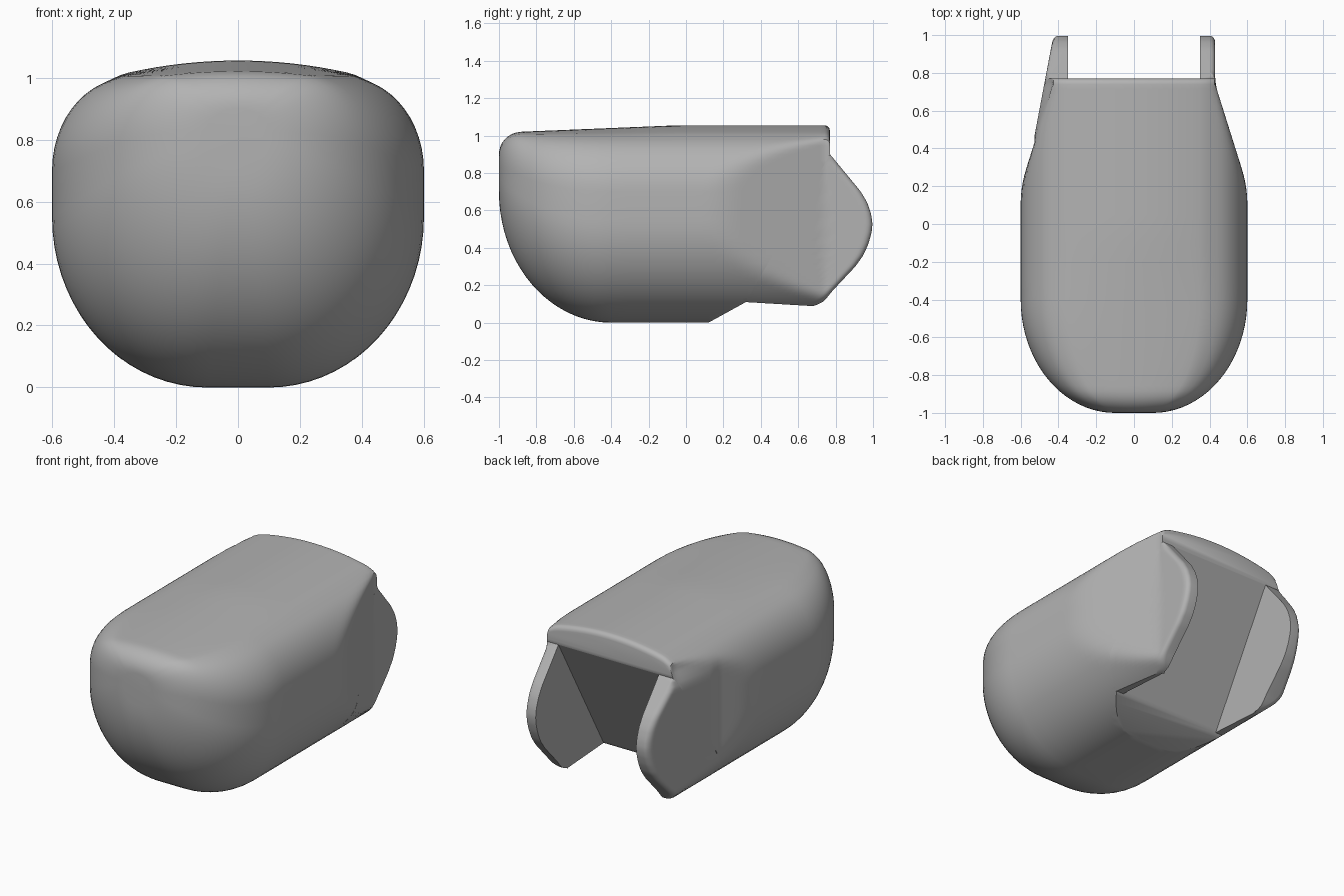
import bpy, bmesh, math
from mathutils import Vector

if "Cube" in bpy.data.objects:
    bpy.data.objects.remove(bpy.data.objects["Cube"])

grey = bpy.data.materials.new("grey")
grey.diffuse_color = (0.45, 0.45, 0.45, 1)
grey.use_nodes = True
grey.node_tree.nodes["Principled BSDF"].inputs["Base Color"].default_value = grey.diffuse_color


def rounding(d, r):
    """Drop of a quarter-round edge at distance d from its rim."""
    return 0 if d >= r else r - math.sqrt(max(0, r * r - (r - d) ** 2))


def half_width(z):
    """Half width of the main cross-section at height z."""
    if z < 0.55:
        return 0.1 + 0.5 * math.sqrt(max(0, 1 - ((0.55 - z) / 0.55) ** 2))
    if z < 0.7:
        return 0.6
    return 0.35 + 0.25 * math.sqrt(max(0, 1 - ((z - 0.7) / 0.3) ** 2))


def pinch(x, y, z, side):
    """Limit x to the tapering rear side faces, with a soft edge."""
    lim = max(0.43, 0.6 - 0.17 * (y - 0.2) / 0.54)
    if side < 0 and y > 0.45:
        wide = 0.53 - 0.1 * (y - 0.45) / 0.53
        lim += max(0, wide - lim) * min(1, max(0, (0.95 - z) / 0.1))
    k = 0.03
    h = max(k - abs(x - lim), 0) / k
    return min(x, lim) - h * h * k / 4


def finish(bm, name, angle=35):
    bmesh.ops.remove_doubles(bm, verts=bm.verts, dist=0.0004)
    bmesh.ops.recalc_face_normals(bm, faces=bm.faces)
    me = bpy.data.meshes.new(name)
    bm.to_mesh(me)
    bm.free()
    me.materials.append(grey)
    ob = bpy.data.objects.new(name, me)
    bpy.context.collection.objects.link(ob)
    bpy.ops.object.select_all(action='DESELECT')
    bpy.context.view_layer.objects.active = ob
    ob.select_set(True)
    bpy.ops.object.shade_smooth_by_angle(angle=math.radians(angle))


# Half cross-section, bottom to top
N = 18
half = [(0.0, 0.0)]
for i in range(N + 1):
    a = math.pi / 2 * i / N
    half.append((0.1 + 0.5 * math.sin(a), 0.55 - 0.55 * math.cos(a)))
for i in range(13):
    a = math.pi / 2 * i / 13
    half.append((0.35 + 0.25 * math.cos(a), 0.7 + 0.3 * math.sin(a)))
half += [(0.35 * (1 - i / 8), 1.0) for i in range(9)]


def section(y):
    """Full ring of the body at depth y."""
    s = math.sqrt(max(0, 1 - (min(0, y + 0.4) / 0.6) ** 2))
    w = (0.1 + 0.5 * s) / 0.6
    low = 0.7 - 0.7 * s
    crown = 0.02 + 0.035 * min(1, max(0, (y + 0.9) / 0.85))
    top = 1.0 - rounding(y + 1, 0.12) - rounding(0.77 - y, 0.03)

    def point(x, z, side):
        h = low + (top - low) * z
        if z >= 0.97:
            h += crown * max(0, 1 - (x / 0.42) ** 2)
        return (side * pinch(x * w, y, h, side), y, h)

    return ([point(x, z, 1) for x, z in half]
            + [point(x, z, -1) for x, z in reversed(half[1:-1])])


# Body: loft of rings, then cut to the slanted rear wall and bottom chamfer
ys = [-0.4 - 0.6 * math.cos(math.pi / 2 * i / 20) for i in range(21)]
ys += [-0.3, -0.2, -0.1, 0.0] + [0.05 + 0.035 * i for i in range(20)]
ys += [0.74, 0.75, 0.76, 0.767, 0.77]
bm = bmesh.new()
rings = [[bm.verts.new(p) for p in section(y)] for y in ys]
n = len(rings[0])
for a, b in zip(rings, rings[1:]):
    for i in range(n):
        j = (i + 1) % n
        bm.faces.new((a[i], a[j], b[j], b[i]))
bm.faces.new(rings[0])
bm.faces.new(rings[-1])
for co, no in (((0, 0.12, 0), (0, 0.11, -0.2)),
               ((0, 0.32, 0.11), (0, 0.79, -0.45))):
    cut = bmesh.ops.bisect_plane(bm, geom=bm.verts[:] + bm.edges[:] + bm.faces[:],
                                 plane_co=co, plane_no=Vector(no).normalized(),
                                 clear_outer=True)
    bmesh.ops.holes_fill(bm, edges=[e for e in bm.edges if e.is_boundary], sides=0)
finish(bm, "body")

# Rear outline of the side cheeks as (z, y)
outline = [(0.1, 0.68), (0.115, 0.725), (0.14, 0.755), (0.3, 0.905), (0.36, 0.948),
           (0.42, 0.975), (0.48, 0.992), (0.53, 0.997), (0.58, 0.99), (0.64, 0.97),
           (0.7, 0.935), (0.9, 0.77)]


def rim(z):
    for (z0, y0), (z1, y1) in zip(outline, outline[1:]):
        if z <= z1:
            return y0 + (y1 - y0) * (z - z0) / (z1 - z0)
    return outline[-1][1]


# Cheeks: thick plates reaching back from the body on both sides
ROWS, COLS = 44, 18
for side, name in ((1, "right_cheek"), (-1, "left_cheek")):
    bm = bmesh.new()
    outer, inner = [], []
    for r in range(ROWS + 1):
        v = r / ROWS
        z = 0.1 + 0.8 * v ** 1.2
        y0 = 0.32 + (z - 0.11) * 0.45 / 0.79
        y1 = rim(z)
        ro, ri = [], []
        for c in range(COLS + 1):
            y = y0 + (y1 - y0) * (1 - (1 - c / COLS) ** 2)
            h = z + (0.01 - 0.06 * (y - 0.32)) * max(0, 1 - v * 8)
            x = pinch(half_width(h), y, h, side)
            x -= rounding((y1 - y) * 0.85, 0.03) * min(1, (y1 - y0) / 0.06)
            ro.append(bm.verts.new((side * x, y, h)))
            ri.append(bm.verts.new((side * 0.35, y, h)))
        outer.append(ro)
        inner.append(ri)
    for g in (outer, inner):
        for a, b in zip(g, g[1:]):
            for c in range(COLS):
                bm.faces.new((a[c], a[c + 1], b[c + 1], b[c]))
    for r in range(ROWS):
        for c in (0, COLS):
            bm.faces.new((outer[r][c], outer[r + 1][c], inner[r + 1][c], inner[r][c]))
    for c in range(COLS):
        for r in (0, ROWS):
            bm.faces.new((outer[r][c], outer[r][c + 1], inner[r][c + 1], inner[r][c]))
    finish(bm, name)
